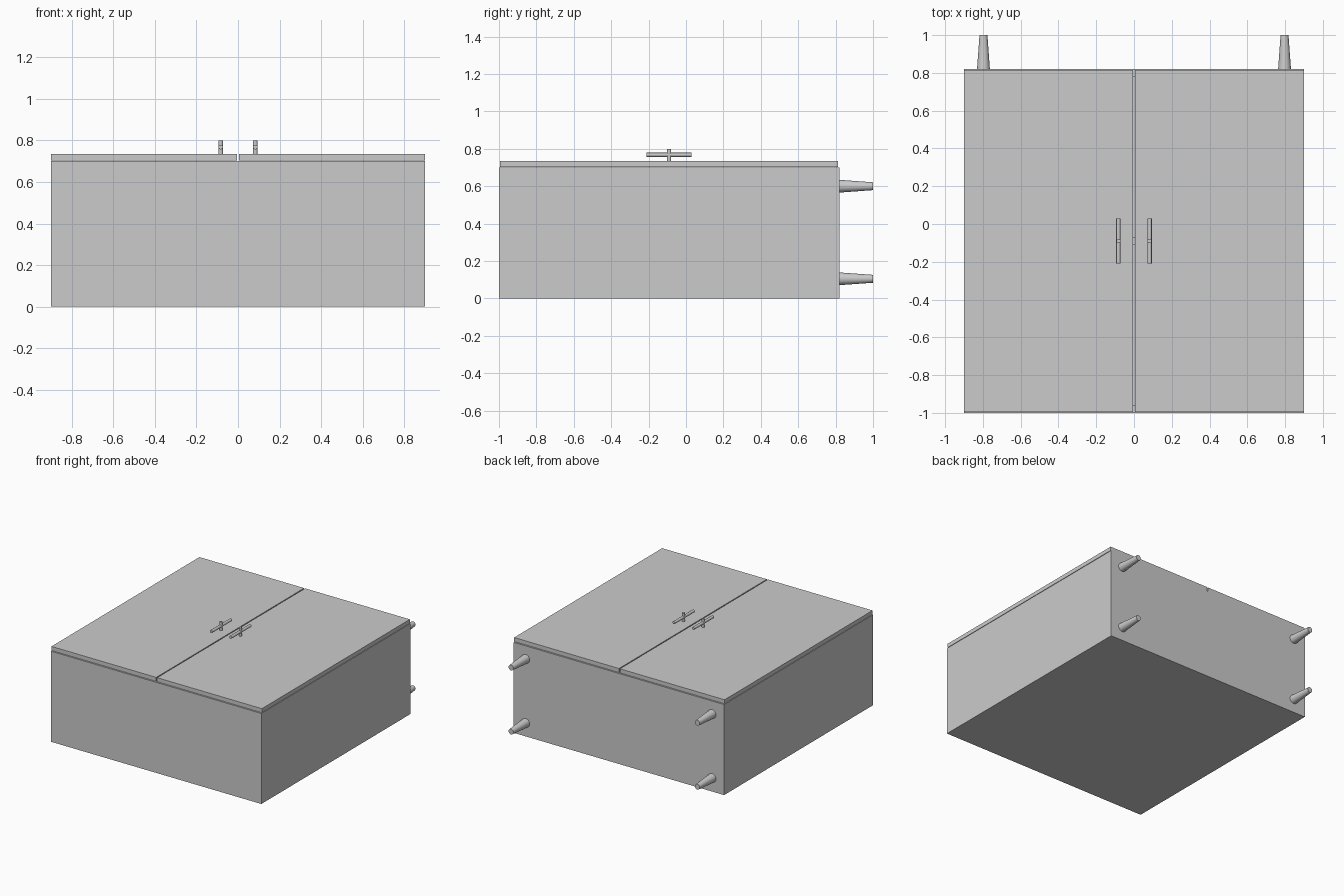
import bpy, math

if "Cube" in bpy.data.objects:
    bpy.data.objects.remove(bpy.data.objects["Cube"])

# Cabinet lying on its back: doors face up (+z), legs point to +y
W, Y0, Y1, T = 0.90, -1.0, 0.82, 0.04
ZB, ZT, ZD = 0.005, 0.70, 0.735
YM = (Y0 + Y1) / 2


def box(name, lo, hi):
    bpy.ops.mesh.primitive_cube_add(size=1, location=[(a + b) / 2 for a, b in zip(lo, hi)])
    ob = bpy.context.object
    ob.name = name
    ob.scale = [b - a for a, b in zip(lo, hi)]
    bpy.ops.object.transform_apply(location=False, rotation=False, scale=True)
    return ob


def rod(name, r1, r2, depth, loc, rot=(0, 0, 0), sides=16):
    bpy.ops.mesh.primitive_cone_add(vertices=sides, radius1=r1, radius2=r2, depth=depth,
                                    location=loc, rotation=rot)
    ob = bpy.context.object
    ob.name = name
    bpy.ops.object.shade_smooth_by_angle(angle=math.radians(30))
    return ob


# Carcass panels
box("back_panel", (-W, Y0, 0), (W, Y1, ZB))
box("top_panel", (-W + T, Y0, ZB), (W - T, Y0 + T, ZT))
box("bottom_panel", (-W + T, Y1 - T, ZB), (W - T, Y1, ZT))
box("shelf", (-W + T, YM - T / 2, ZB), (W - T, YM + T / 2, ZT - 0.04))

ALONG_Y = (-math.pi / 2, 0, 0)
for s, side in ((-1, "left"), (1, "right")):
    # Side panel and door
    xs = sorted((s * W, s * (W - T)))
    box(side + "_side_panel", (xs[0], Y0, ZB), (xs[1], Y1, ZT))
    xs = sorted((s * W, s * 0.004))
    box(side + "_door", (xs[0], Y0 + 0.006, ZT + 0.004), (xs[1], Y1 - 0.006, ZD))
    # Handle: bar on a short post
    x = s * 0.083
    rod(side + "_handle_bar", 0.011, 0.011, 0.24, (x, YM, 0.768), ALONG_Y)
    rod(side + "_handle_post", 0.011, 0.011, 0.07, (x, YM, 0.765))
    # Tapered legs
    for z, pos in ((0.105, "back"), (0.60, "front")):
        rod(f"{side}_{pos}_leg", 0.034, 0.021, 0.18, (s * 0.797, 0.91, z), ALONG_Y, 24)
